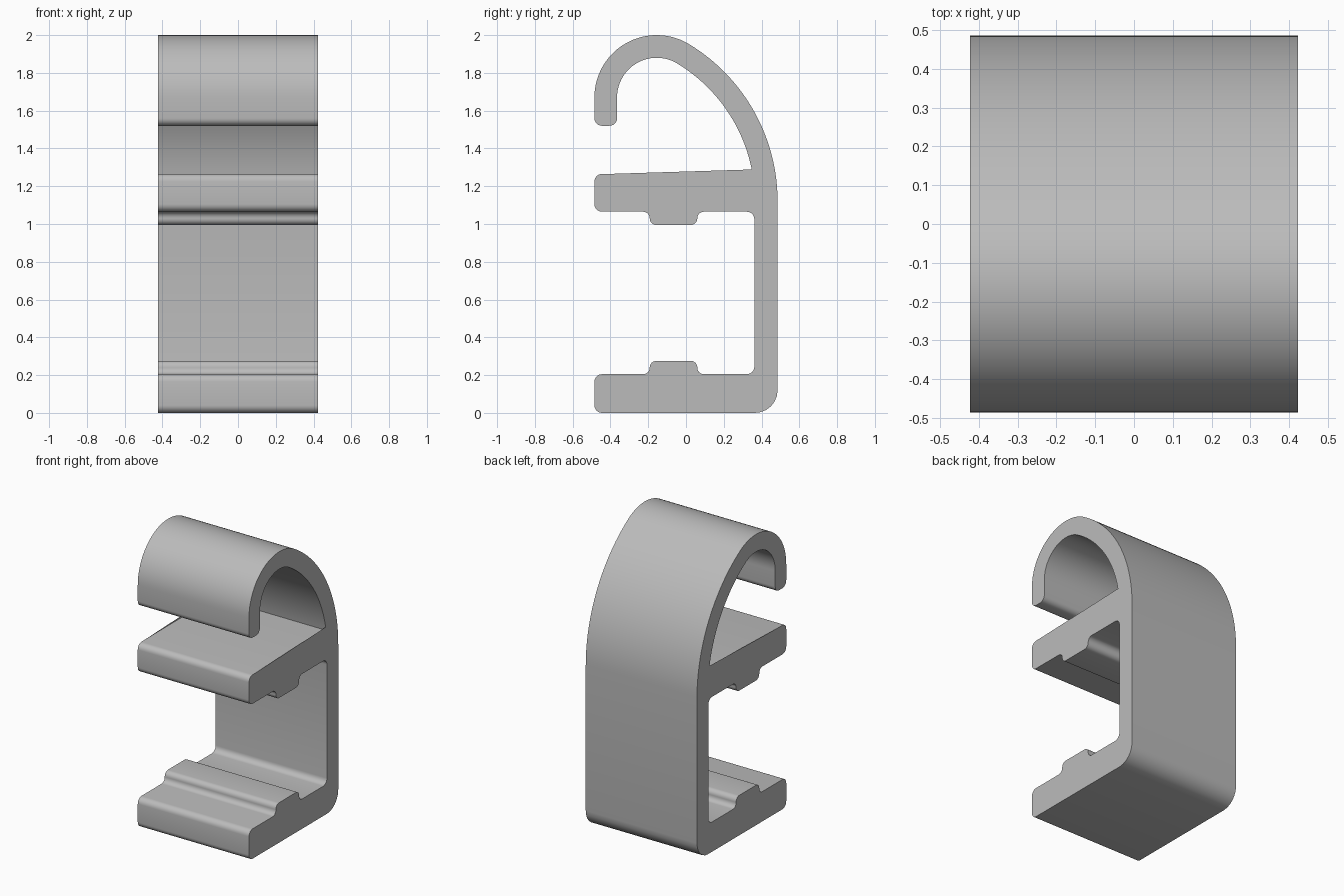
import bpy
import bmesh
from math import pi, sin, cos, atan2, hypot
from mathutils import Vector

HALF_WIDTH = 0.423
WALL = 0.12

if "Cube" in bpy.data.objects:
    bpy.data.objects.remove(bpy.data.objects["Cube"], do_unlink=True)


def arc(center, radius, start, end, steps):
    """Points on a circle, as sharp (unrounded) outline corners."""
    angles = [start + (end - start) * i / steps for i in range(steps + 1)]
    return [(center[0] + radius * cos(a), center[1] + radius * sin(a), 0) for a in angles]


def round_corners(corners, steps=6):
    """Replace each (y, z, radius) corner by a tangent fillet."""
    points = []
    for i, (y, z, r) in enumerate(corners):
        p = Vector((y, z))
        if r == 0:
            points.append(p)
            continue
        a = (Vector(corners[i - 1][:2]) - p).normalized()
        b = (Vector(corners[(i + 1) % len(corners)][:2]) - p).normalized()
        center = p + (a + b) * r          # all filleted corners are square
        for k in range(steps + 1):
            t = k / steps * pi / 2
            points.append(center - b * r * cos(t) - a * r * sin(t))
    return points


def jaw_step(base, tip):
    """Raised pad on a jaw, from the front edge to the back edge."""
    r = 0.034
    return [(-0.192, base, r), (-0.192, tip, r), (0.06, tip, r), (0.06, base, r)]


# Hook: a small front arc flowing tangentially into a large back arc
front, back = -0.485, 0.485
inner_back = back - WALL - 0.003
hook, hook_r = (-0.155, 1.67), 0.33
sweep, sweep_r = (-0.488, 1.12), 0.973
join = atan2(hook[1] - sweep[1], hook[0] - sweep[0])
shelf_top = 1.265
inner_r = sweep_r - WALL
inner_end = atan2(shelf_top - sweep[1], inner_r)

outline = [(front, 0, 0.04), (back, 0, 0.12)]
outline += arc(sweep, sweep_r, 0, join, 28)
outline += arc(hook, hook_r, join, pi, 28)[1:]
outline += [(front, 1.52, 0.04), (front + WALL, 1.52, 0.04)]
outline += arc(hook, hook_r - WALL, pi, join, 28)
outline += arc(sweep, inner_r, join, inner_end, 28)[1:]

# Upper jaw, back wall and lower jaw
outline += [(outline[-1][0], shelf_top, 0), (front, shelf_top, 0.04), (front, 1.065, 0.04)]
outline += jaw_step(1.065, 0.995)
outline += [(inner_back, 1.065, 0.04), (inner_back, 0.205, 0.04)]
outline += reversed(jaw_step(0.205, 0.275))
outline += [(front, 0.205, 0.04)]

# Extrude the profile across the width
bm = bmesh.new()
verts = [bm.verts.new((-HALF_WIDTH, p.x, p.y)) for p in round_corners(outline)]
bmesh.ops.remove_doubles(bm, verts=verts, dist=0.0005)
face = bm.faces.new([v for v in verts if v.is_valid])
result = bmesh.ops.extrude_face_region(bm, geom=[face], use_keep_orig=True)
moved = [g for g in result["geom"] if isinstance(g, bmesh.types.BMVert)]
bmesh.ops.translate(bm, verts=moved, vec=(2 * HALF_WIDTH, 0, 0))
bmesh.ops.recalc_face_normals(bm, faces=bm.faces)
mesh = bpy.data.meshes.new("clip_body")
bm.to_mesh(mesh)
bm.free()

# One grey material
grey = bpy.data.materials.new("plain_grey")
grey.use_nodes = True
colour = (0.5, 0.5, 0.5, 1)
grey.diffuse_color = colour
grey.node_tree.nodes["Principled BSDF"].inputs["Base Color"].default_value = colour
mesh.materials.append(grey)

clip = bpy.data.objects.new("clip_body", mesh)
bpy.context.collection.objects.link(clip)
bpy.context.view_layer.objects.active = clip
clip.select_set(True)
bpy.ops.object.shade_smooth_by_angle(angle=pi / 6)
